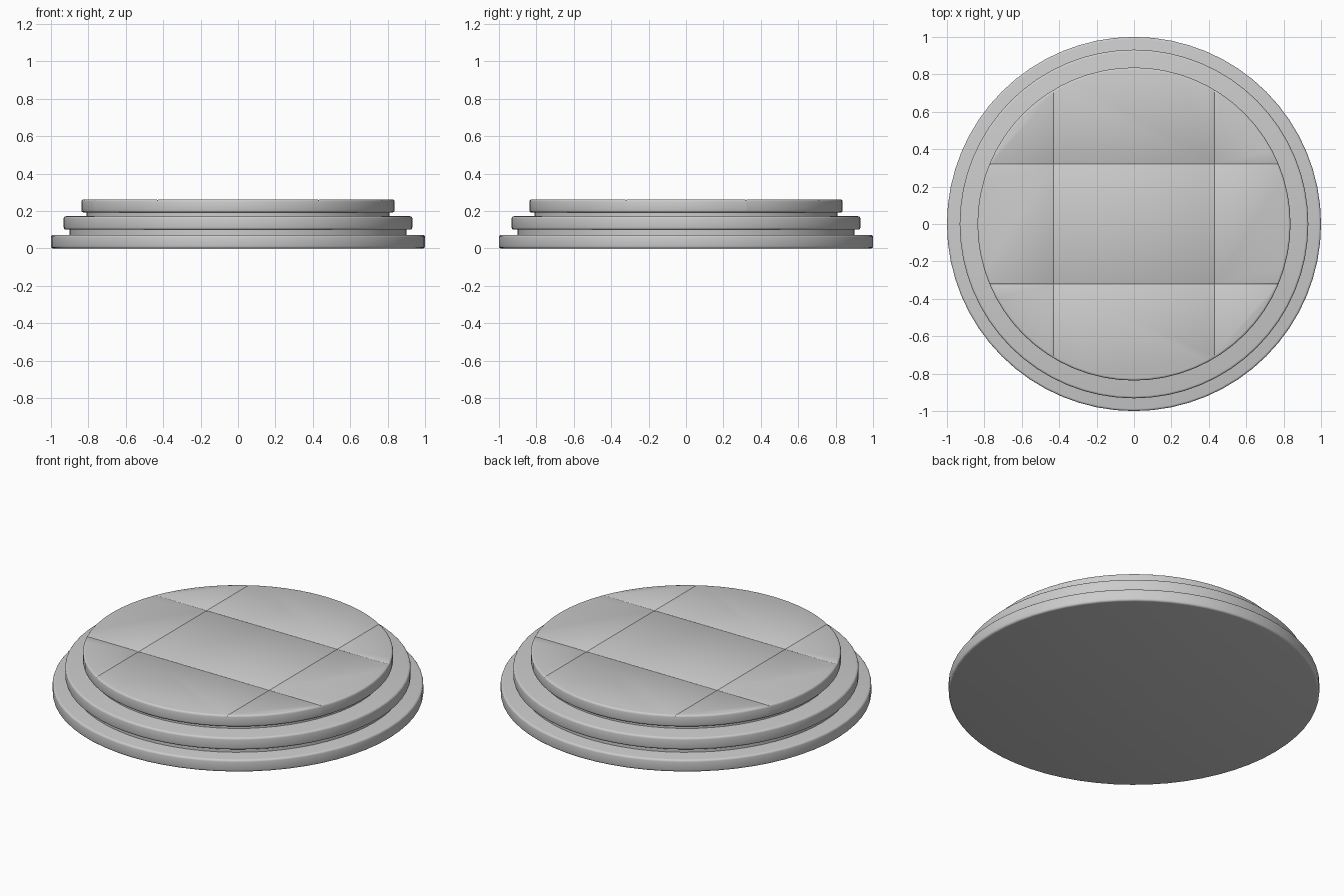
import bpy
import bmesh
import math
from mathutils import Vector

cube = bpy.data.objects.get("Cube")
if cube:
    bpy.data.objects.remove(cube, do_unlink=True)

stone = bpy.data.materials.new("pale grey stone")
stone.use_nodes = True
colour = (0.6, 0.6, 0.6, 1)
stone.diffuse_color = colour
stone.node_tree.nodes["Principled BSDF"].inputs["Base Color"].default_value = colour


def cut_seam(bm, axis, offset, width=0.006, depth=0.003):
    """Press a fine V-groove into the upper face along one line."""
    normal = Vector((1, 0, 0)) if axis == 0 else Vector((0, 1, 0))
    for shift in (-width, 0, width):
        bmesh.ops.bisect_plane(bm, geom=bm.verts[:] + bm.edges[:] + bm.faces[:],
                               plane_co=normal * (offset + shift), plane_no=normal)
    top = max(v.co.z for v in bm.verts)
    for v in bm.verts:
        if abs(v.co[axis] - offset) < 1e-4 and v.co.z > top - 2 * depth:
            v.co.z -= depth


def disc(name, radius, low, high, rounding=0.0, seams=()):
    bm = bmesh.new()
    bmesh.ops.create_cone(bm, cap_ends=True, segments=64, radius1=radius,
                          radius2=radius, depth=high - low)
    bmesh.ops.translate(bm, vec=(0, 0, (low + high) / 2), verts=bm.verts)
    if rounding:
        rims = [e for e in bm.edges if abs(e.verts[0].co.z - e.verts[1].co.z) < 1e-5]
        bmesh.ops.bevel(bm, geom=rims, offset=rounding, segments=3,
                        profile=0.5, affect='EDGES')
    for axis, offset in seams:
        cut_seam(bm, axis, offset)
    mesh = bpy.data.meshes.new(name)
    bm.to_mesh(mesh)
    bm.free()
    mesh.materials.append(stone)
    obj = bpy.data.objects.new(name, mesh)
    bpy.context.collection.objects.link(obj)
    bpy.ops.object.select_all(action='DESELECT')
    obj.select_set(True)
    bpy.context.view_layer.objects.active = obj
    bpy.ops.object.shade_smooth_by_angle(angle=math.radians(35))


# Three stepped slabs, with paving seams on the top one
paving = [(axis, side * offset) for axis, offset in ((0, 0.43), (1, 0.32))
          for side in (-1, 1)]
disc("bottom_step", 1.0, 0.0, 0.072, 0.012)
disc("middle_step", 0.932, 0.1, 0.172, 0.012)
disc("top_step", 0.837, 0.192, 0.262, 0.012, paving)

# Recessed necks between the slabs
disc("lower_neck", 0.9, 0.06, 0.11)
disc("upper_neck", 0.81, 0.16, 0.2)
